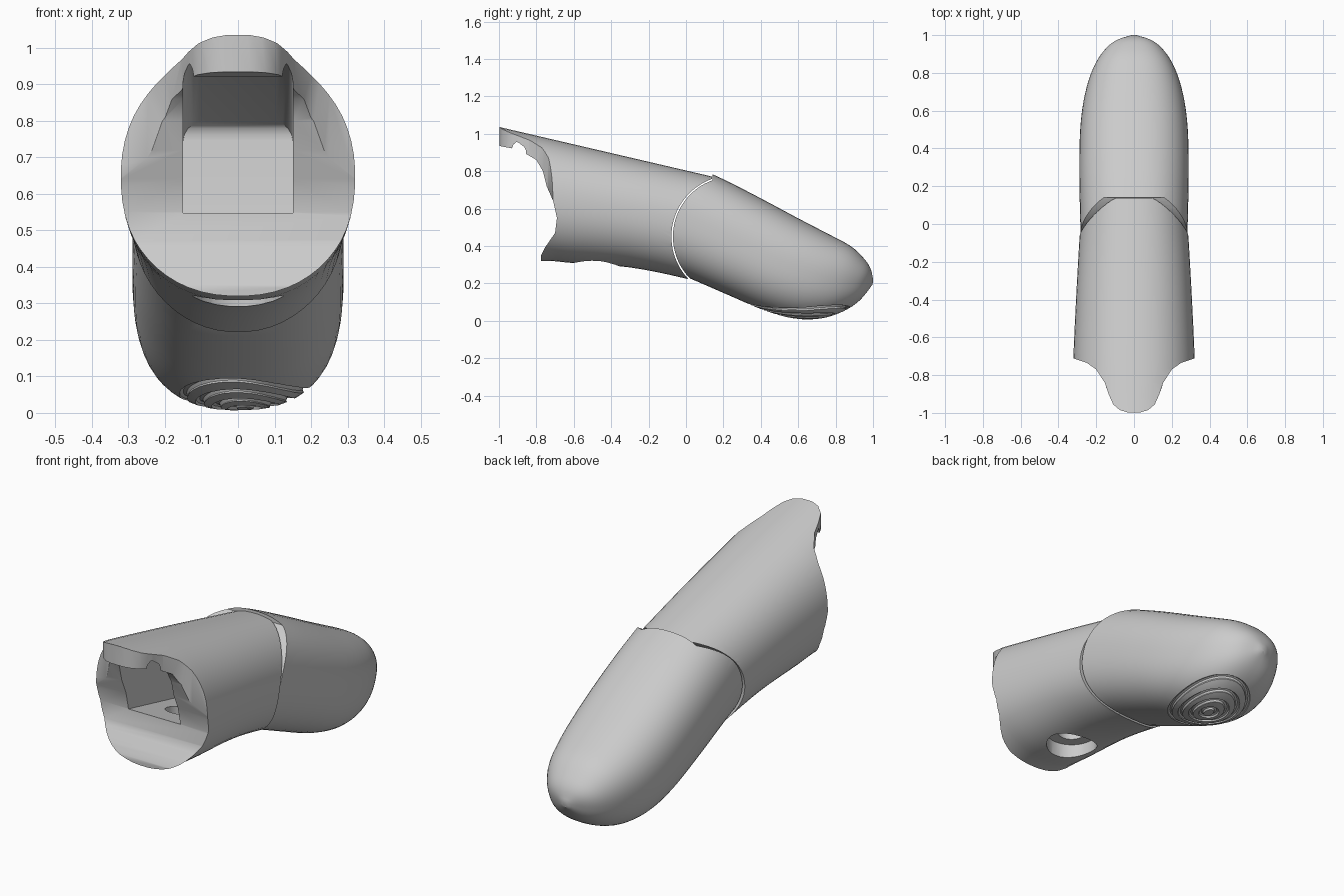
import bpy, bmesh, math
from mathutils import Vector, Matrix

if "Cube" in bpy.data.objects:
    bpy.data.objects.remove(bpy.data.objects["Cube"])

SIDES = 56


def finish(name, bm):
    bmesh.ops.recalc_face_normals(bm, faces=bm.faces[:])
    me = bpy.data.meshes.new(name)
    bm.to_mesh(me)
    bm.free()
    ob = bpy.data.objects.new(name, me)
    bpy.context.collection.objects.link(ob)
    return ob


def smooth_rows(rows, steps):
    """Catmull-Rom interpolation between section rows."""
    out = []
    for i in range(len(rows) - 1):
        q = [rows[max(0, min(len(rows) - 1, i + k))] for k in (-1, 0, 1, 2)]
        for s in range(steps):
            t = s / steps
            out.append([0.5 * (2 * b + (c - a) * t + (2 * a - 5 * b + 4 * c - d) * t * t
                               + (3 * b - a - 3 * c + d) * t ** 3) for a, b, c, d in zip(*q)])
    return out + [rows[-1]]


def loft(name, rows, power, steps=4):
    """Each row: top y, top z, bottom y, bottom z, half width."""
    bm = bmesh.new()
    rings = []
    for ty, tz, by, bz, hw in smooth_rows(rows, steps):
        mid = Vector((0, (ty + by) / 2, (tz + bz) / 2))
        half = Vector((0, (ty - by) / 2, (tz - bz) / 2))
        ring = []
        for i in range(SIDES):
            a = 2 * math.pi * (i + 0.5) / SIDES
            c, s = math.cos(a), math.sin(a)
            u = math.copysign(abs(c) ** (2 / power), c)
            v = math.copysign(abs(s) ** (2 / power), s)
            ring.append(bm.verts.new(mid + half * v + Vector((hw * u, 0, 0))))
        rings.append(ring)
    for a, b in zip(rings, rings[1:]):
        for i in range(SIDES):
            j = (i + 1) % SIDES
            bm.faces.new((a[i], a[j], b[j], b[i]))
    bm.faces.new(rings[0])
    bm.faces.new(rings[-1])
    return finish(name, bm)


def prism(name, pts, place, lo, hi):
    bm = bmesh.new()
    a = [bm.verts.new(place(p, lo)) for p in pts]
    b = [bm.verts.new(place(p, hi)) for p in pts]
    bm.faces.new(a)
    bm.faces.new(b)
    for i in range(len(pts)):
        j = (i + 1) % len(pts)
        bm.faces.new((a[i], a[j], b[j], b[i]))
    return finish(name, bm)


def side(p, x):
    return (x, p[0], p[1])


def plan(p, z):
    return (p[0], p[1], z)


def boolean(ob, cutter, op='DIFFERENCE'):
    m = ob.modifiers.new("cut", 'BOOLEAN')
    m.operation, m.object, m.solver = op, cutter, 'EXACT'
    bpy.context.view_layer.objects.active = ob
    bpy.ops.object.modifier_apply(modifier=m.name)
    bpy.data.objects.remove(cutter)


def joint_profile(r):
    """Everything ahead of the round knuckle seam, in the side plane."""
    pts = []
    for i in range(33):
        a = math.radians(110 + 125 * i / 32)
        pts.append((0.25 + r * math.cos(a), 0.45 + r * math.sin(a)))
    return pts + [(pts[-1][0], -0.5), (1.5, -0.5), (1.5, 1.5), (pts[0][0], 1.5)]


# base sleeve
def top(y):
    return 1.037 - 0.233 * (y + 1)


sleeve = loft("base_sleeve", [[y, top(y), y, bz, hw] for y, bz, hw in (
    (-1.05, 0.30, 0.33), (-0.77, 0.32, 0.323), (-0.6, 0.308, 0.317), (-0.3, 0.285, 0.302),
    (0.0, 0.225, 0.285), (0.3, 0.14, 0.27))], 2.2)
boolean(sleeve, prism("seam_cutter", joint_profile(0.328), side, -0.6, 0.6))

# curved rear edge with the top tongue
boolean(sleeve, prism("rear_cutter", [
    (-1.3, 0.935), (-1, 0.935), (-0.93, 0.922), (-0.86, 0.895), (-0.8, 0.86), (-0.765, 0.8),
    (-0.745, 0.72), (-0.71, 0.64), (-0.69, 0.55), (-0.7, 0.47), (-0.755, 0.39),
    (-0.775, 0.35), (-0.775, 0.1), (-1.3, 0.1)], side, -0.6, 0.6))
half = [(0.035, -0.997), (0.075, -0.985), (0.11, -0.955), (0.135, -0.9), (0.155, -0.84),
        (0.2, -0.77), (0.25, -0.735), (0.32, -0.712), (0.4, -0.7), (0.4, 0.6)]
outline = half + [(-x, y) for x, y in reversed(half)]
boolean(sleeve, prism("tongue_cutter", outline, plan, -0.3, 1.5), 'INTERSECT')

# square socket running along the sleeve
bm = bmesh.new()
bmesh.ops.create_cube(bm, size=1)
bmesh.ops.scale(bm, vec=(0.3, 0.8, 0.36), verts=bm.verts[:])
bmesh.ops.bevel(bm, geom=[e for e in bm.edges if e.verts[0].co.z > 0 and e.verts[1].co.z > 0],
                offset=0.045, segments=4, profile=0.5, affect='EDGES')
bmesh.ops.transform(bm, verts=bm.verts[:], matrix=Matrix.Translation((0, -0.57, 0.705))
                    @ Matrix.Rotation(-0.229, 4, 'X'))
boolean(sleeve, finish("socket_cutter", bm))

# counterbored hole underneath
for r, z_top in ((0.125, 0.385), (0.07, 0.6)):
    circle = [(r * math.cos(i * math.pi / 16), -0.48 + r * math.sin(i * math.pi / 16))
              for i in range(32)]
    boolean(sleeve, prism("hole_cutter", circle, plan, 0.0, z_top))

# fingertip
tip = loft("fingertip", [
    [-0.05, 0.87, -0.25, 0.335, 0.28], [0.2, 0.757, 0.0, 0.235, 0.287],
    [0.4, 0.655, 0.22, 0.14, 0.29], [0.6, 0.548, 0.42, 0.055, 0.284],
    [0.76, 0.465, 0.58, 0.012, 0.262], [0.88, 0.4, 0.72, 0.012, 0.222],
    [0.95, 0.335, 0.84, 0.05, 0.168], [0.985, 0.283, 0.93, 0.11, 0.105],
    [1.0, 0.225, 0.998, 0.195, 0.015]], 2.4)
boolean(tip, prism("seam_cutter", joint_profile(0.32), side, -0.6, 0.6), 'INTERSECT')

# grip ridges: concentric grooves laid on the pad
grooves = []
for k in range(4):
    path = []
    for i in range(48):
        a = 2 * math.pi * i / 48
        x = 0.02 + (0.035 + 0.045 * k) * math.cos(a)
        y = 0.60 + (0.05 + 0.07 * k) * math.sin(a) + 0.3 * (x - 0.02)
        hit, loc, _, _ = tip.ray_cast(Vector((x, y, -1)), Vector((0, 0, 1)))
        path.append(loc.copy() if hit else Vector((x, y, 0)))
    bm = bmesh.new()
    rings = []
    for i, p in enumerate(path):
        t = (path[(i + 1) % 48] - path[i - 1]).normalized()
        n = t.cross(Vector((0, 0, 1))).normalized()
        b = n.cross(t)
        rings.append([bm.verts.new(p + 0.013 * (n * math.cos(j * math.pi / 4)
                                                + b * math.sin(j * math.pi / 4)))
                      for j in range(8)])
    for i in range(48):
        u, v = rings[i], rings[(i + 1) % 48]
        for j in range(8):
            m = (j + 1) % 8
            bm.faces.new((u[j], u[m], v[m], v[j]))
    grooves.append(finish("groove_cutter", bm))
for g in grooves:
    boolean(tip, g)

# smooth shading with crisp rims
for ob in (sleeve, tip):
    bpy.ops.object.select_all(action='DESELECT')
    ob.select_set(True)
    bpy.context.view_layer.objects.active = ob
    bpy.ops.object.shade_smooth_by_angle(angle=math.radians(32))
